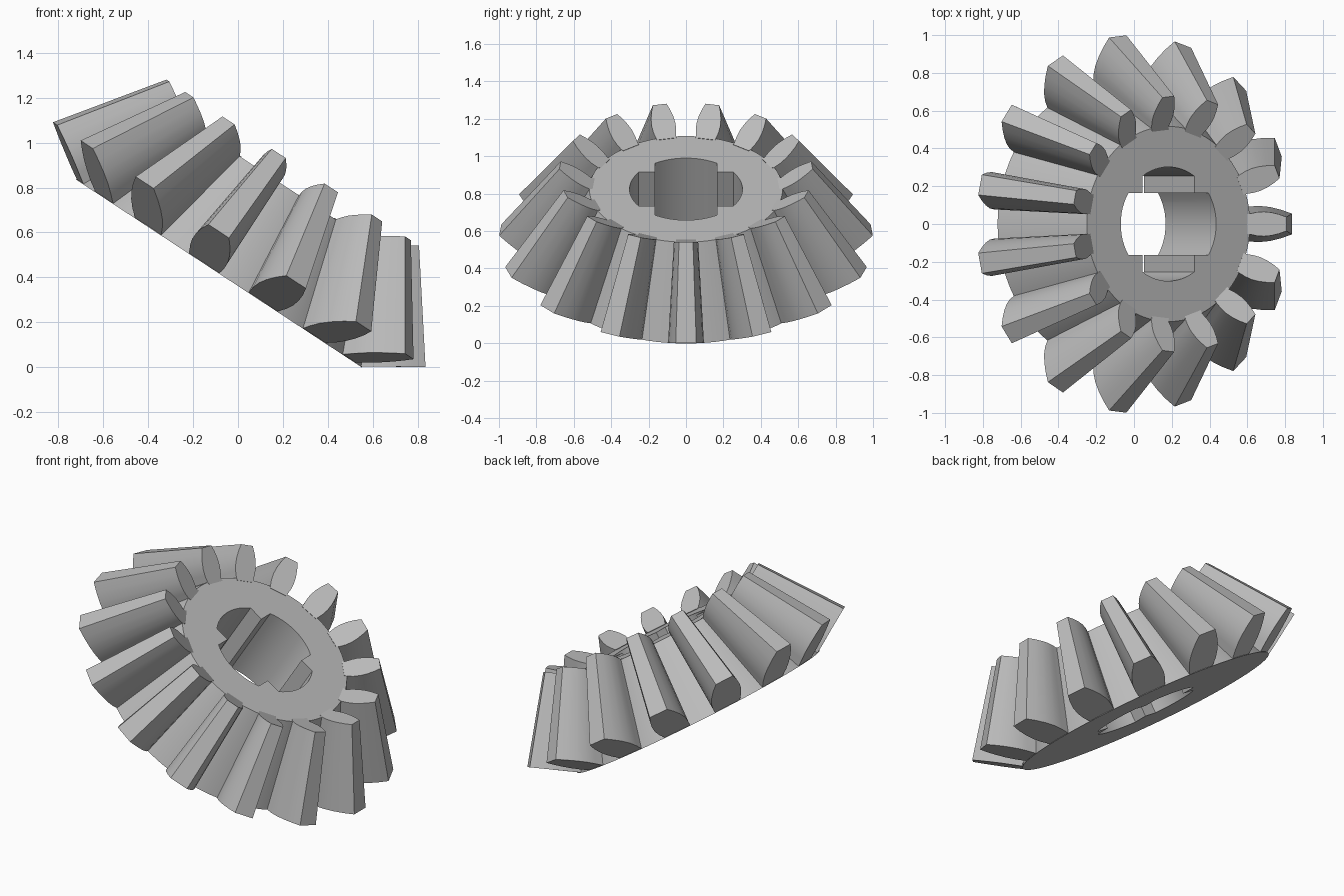
import bpy
import bmesh
from math import sin, cos, pi, radians, asin, sqrt
from mathutils import Matrix, Vector

cube = bpy.data.objects.get("Cube")
if cube:
    bpy.data.objects.remove(cube, do_unlink=True)

TEETH = 15
TILT = radians(33.3)
ROOT_R, TIP_R, TIP_H = 0.762, 1.0, 0.157
SCALE = 0.678                      # small end relative to large end
HEIGHT = 0.487
APEX = HEIGHT / (1 - SCALE)        # all tooth lines meet here
BORE_R, SLOT = 0.302, 0.165
PLACE = Matrix.Translation((-0.085, 0, 0.417)) @ Matrix.Rotation(TILT, 4, 'Y')

grey = bpy.data.materials.new("metal grey")
grey.use_nodes = True
colour = (0.5, 0.5, 0.5, 1)
grey.diffuse_color = colour
grey.node_tree.nodes["Principled BSDF"].inputs["Base Color"].default_value = colour


def finish(bm, name):
    bmesh.ops.recalc_face_normals(bm, faces=bm.faces)
    mesh = bpy.data.meshes.new(name)
    bm.to_mesh(mesh)
    bm.free()
    mesh.materials.append(grey)
    obj = bpy.data.objects.new(name, mesh)
    bpy.context.collection.objects.link(obj)
    obj.matrix_world = PLACE
    return obj


def smooth(obj):
    bpy.ops.object.select_all(action='DESELECT')
    obj.select_set(True)
    bpy.context.view_layer.objects.active = obj
    bpy.ops.object.shade_smooth_by_angle(angle=radians(25))


def loft(bm, low, high):
    """Closed solid between two matching outlines."""
    a = [bm.verts.new(p) for p in low]
    b = [bm.verts.new(p) for p in high]
    n = len(a)
    bm.faces.new(a[::-1])
    bm.faces.new(b)
    for i in range(n):
        j = (i + 1) % n
        bm.faces.new((a[i], a[j], b[j], b[i]))


# Cone-shaped body
def ring(r, z, n=120):
    return [Vector((r * cos(2 * pi * i / n), r * sin(2 * pi * i / n), z)) for i in range(n)]


bm = bmesh.new()
loft(bm, ring(ROOT_R, 0), ring(ROOT_R * SCALE, HEIGHT))
body = finish(bm, "gear_body")

# Cross-shaped bore with rounded ends
half = asin(SLOT / BORE_R)
outline = []
for q in range(4):
    mid = q * pi / 2
    for i in range(13):
        a = mid - half + 2 * half * i / 12
        outline.append(Vector((BORE_R * cos(a), BORE_R * sin(a), 0)))
    corner = mid + pi / 4
    outline.append(Vector((SLOT * sqrt(2) * cos(corner), SLOT * sqrt(2) * sin(corner), 0)))
bm = bmesh.new()
loft(bm, [p + Vector((0, 0, -0.2)) for p in outline], [p + Vector((0, 0, 0.8)) for p in outline])
cutter = finish(bm, "bore_cutter")

cut = body.modifiers.new("bore", 'BOOLEAN')
cut.object = cutter
cut.solver = 'EXACT'
bpy.context.view_layer.objects.active = body
bpy.ops.object.modifier_apply(modifier=cut.name)
bpy.data.objects.remove(cutter, do_unlink=True)
smooth(body)

# Teeth: one barrel-sided profile shrunk toward the apex
flank = [(0, 0.08), (0.2, 0.092), (0.4, 0.096), (0.6, 0.09), (0.8, 0.076), (1, 0.055)]


def section(side):
    pts = [Vector((ROOT_R - 0.03, side * 0.078, 0.004))]
    for s, w in flank:
        r = ROOT_R + s * (TIP_R - ROOT_R)
        pts.append(Vector((sqrt(r * r - w * w), side * w, max(s * TIP_H, 0.002))))
    return pts


profile = section(-1) + section(1)[::-1]
apex = Vector((0, 0, APEX))
bm = bmesh.new()
for t in range(TEETH):
    spin = Matrix.Rotation(2 * pi * t / TEETH, 4, 'Z')
    low = [spin @ p for p in profile]
    loft(bm, low, [apex + (p - apex) * SCALE for p in low])
smooth(finish(bm, "gear_teeth"))
